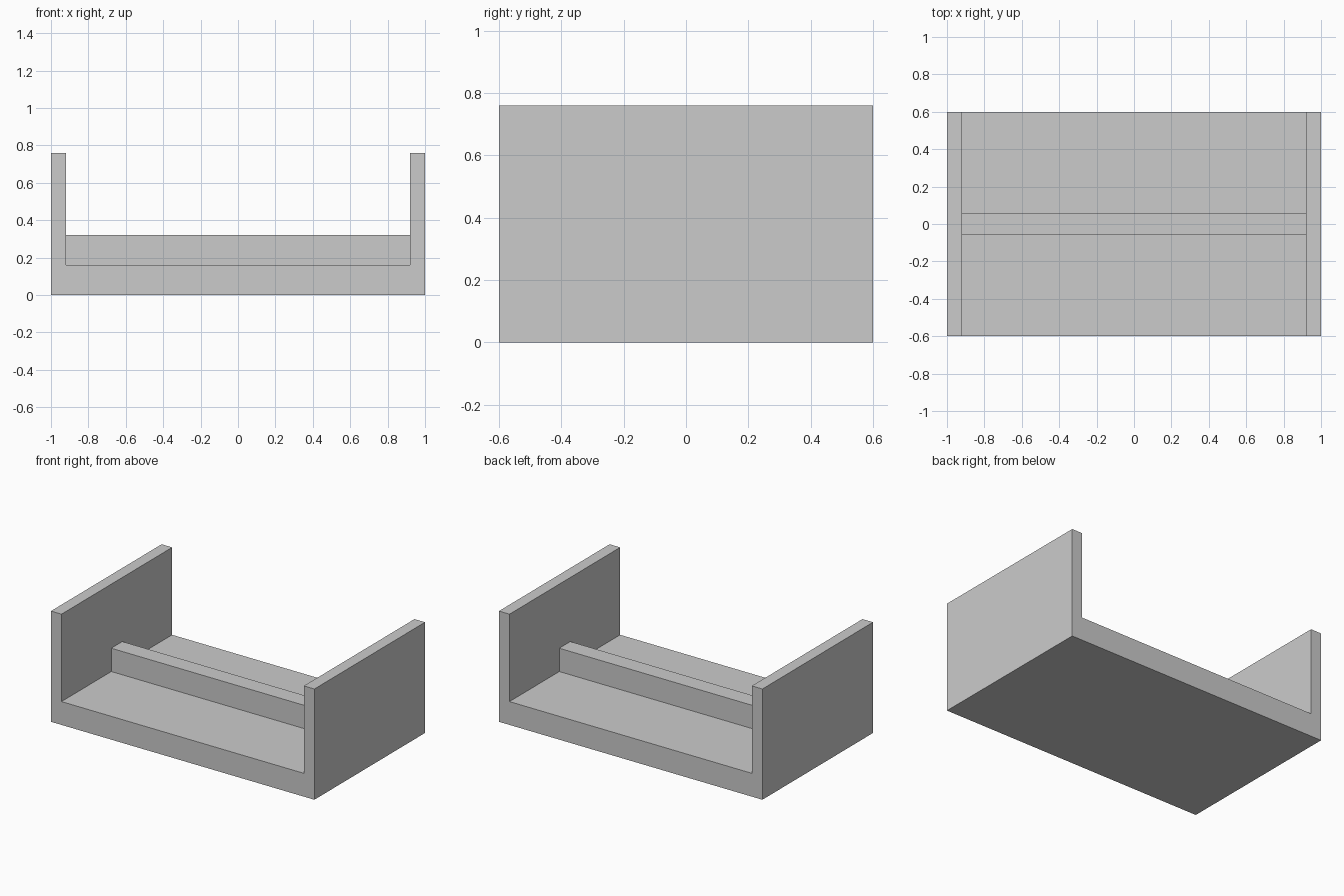
import bpy
import bmesh

if "Cube" in bpy.data.objects:
    bpy.data.objects.remove(bpy.data.objects["Cube"])

HALF_X, HALF_Y = 1.0, 0.6
WALL, FLOOR, HEIGHT = 0.08, 0.16, 0.76
RIB_HALF, RIB_TOP = 0.06, 0.32


def extrude_profile(name, profile, y0, y1):
    """Extrude an xz profile along y into a closed solid."""
    bm = bmesh.new()
    face = bm.faces.new([bm.verts.new((x, y0, z)) for x, z in profile])
    ext = bmesh.ops.extrude_face_region(bm, geom=[face])
    verts = [g for g in ext["geom"] if isinstance(g, bmesh.types.BMVert)]
    bmesh.ops.translate(bm, verts=verts, vec=(0, y1 - y0, 0))
    bmesh.ops.recalc_face_normals(bm, faces=bm.faces)
    mesh = bpy.data.meshes.new(name)
    bm.to_mesh(mesh)
    bm.free()
    obj = bpy.data.objects.new(name, mesh)
    bpy.context.collection.objects.link(obj)
    return obj


inner = HALF_X - WALL

# U-shaped channel: floor slab with two end walls
right = [(HALF_X, 0), (HALF_X, HEIGHT), (inner, HEIGHT), (inner, FLOOR)]
left = [(-x, z) for x, z in reversed(right)]
extrude_profile("channel_body", right + left, -HALF_Y, HALF_Y)

# Central rib running between the walls
extrude_profile(
    "center_rib",
    [(-inner, FLOOR), (inner, FLOOR), (inner, RIB_TOP), (-inner, RIB_TOP)],
    -RIB_HALF, RIB_HALF,
)
